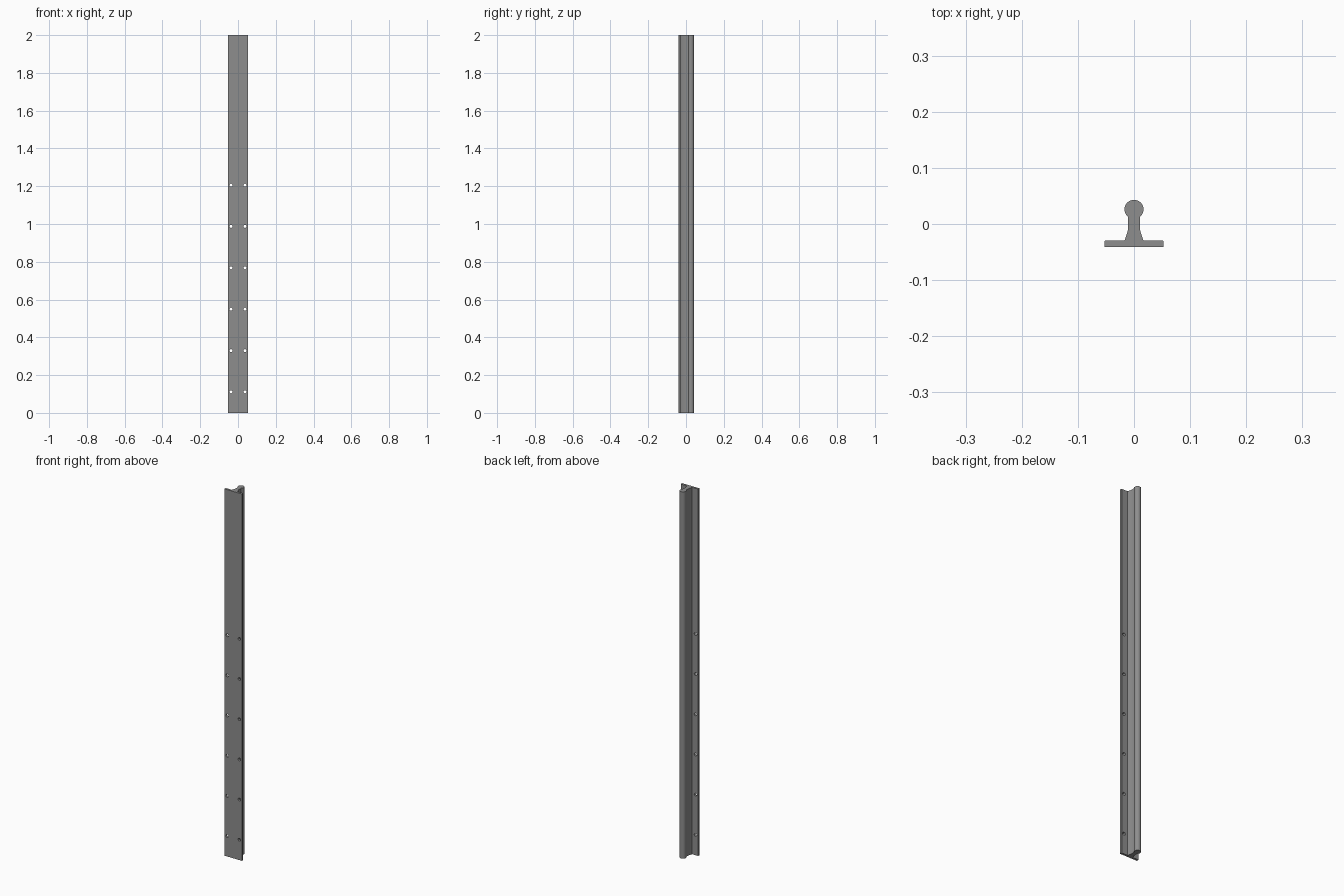
import bpy, bmesh, math

if "Cube" in bpy.data.objects:
    bpy.data.objects.remove(bpy.data.objects["Cube"])

LENGTH = 2.0
steel = bpy.data.materials.new("steel grey")
steel.diffuse_color = (0.27, 0.27, 0.27, 1)
steel.use_nodes = True
steel.node_tree.nodes["Principled BSDF"].inputs["Base Color"].default_value = steel.diffuse_color

# Right half of the rail cross-section: base flange, flared foot, neck
half = [(0.052, -0.041), (0.053, -0.040), (0.053, -0.031), (0.051, -0.029),
        (0.0165, -0.029), (0.0105, -0.010)]

# Round bead, sweeping from the right of the neck over to the left
R, CY, NECK, SEG = 0.017, 0.026, 0.0105, 28
a0 = -math.acos(NECK / R)
a1 = math.pi - a0
bead = []
for i in range(SEG + 1):
    a = a0 + (a1 - a0) * i / SEG
    bead.append((R * math.cos(a), CY + R * math.sin(a)))

profile = half + bead + [(-x, y) for x, y in reversed(half)]

# Rail: the section extruded upwards
bm = bmesh.new()
face = bm.faces.new([bm.verts.new((x, y, 0)) for x, y in profile])
ext = bmesh.ops.extrude_face_region(bm, geom=[face])
top = [v for v in ext["geom"] if isinstance(v, bmesh.types.BMVert)]
bmesh.ops.translate(bm, verts=top, vec=(0, 0, LENGTH))
bmesh.ops.recalc_face_normals(bm, faces=bm.faces)
mesh = bpy.data.meshes.new("rail")
bm.to_mesh(mesh)
bm.free()
rail = bpy.data.objects.new("rail", mesh)
bpy.context.collection.objects.link(rail)
mesh.materials.append(steel)

# Screw holes: six pairs through the flange
cutters = []
for i in range(6):
    for side in (-1, 1):
        bpy.ops.mesh.primitive_cylinder_add(
            vertices=16, radius=0.008, depth=0.04,
            location=(side * 0.037, -0.035, 0.111 + i * 0.219),
            rotation=(math.pi / 2, 0, 0))
        cutters.append(bpy.context.object)
bpy.ops.object.select_all(action='DESELECT')
for c in cutters:
    c.select_set(True)
bpy.context.view_layer.objects.active = cutters[0]
bpy.ops.object.join()
cutter = bpy.context.object
cutter.name = "screw_hole_cutter"
cutter.hide_render = True
cutter.data.materials.append(steel)

# Cut the holes, then remove the cutter
cut = rail.modifiers.new("screw_holes", 'BOOLEAN')
cut.operation = 'DIFFERENCE'
cut.solver = 'EXACT'
cut.object = cutter
bpy.ops.object.select_all(action='DESELECT')
rail.select_set(True)
bpy.context.view_layer.objects.active = rail
bpy.ops.object.modifier_apply(modifier=cut.name)
bpy.data.objects.remove(cutter)
bpy.ops.object.shade_smooth_by_angle(angle=math.radians(30))
